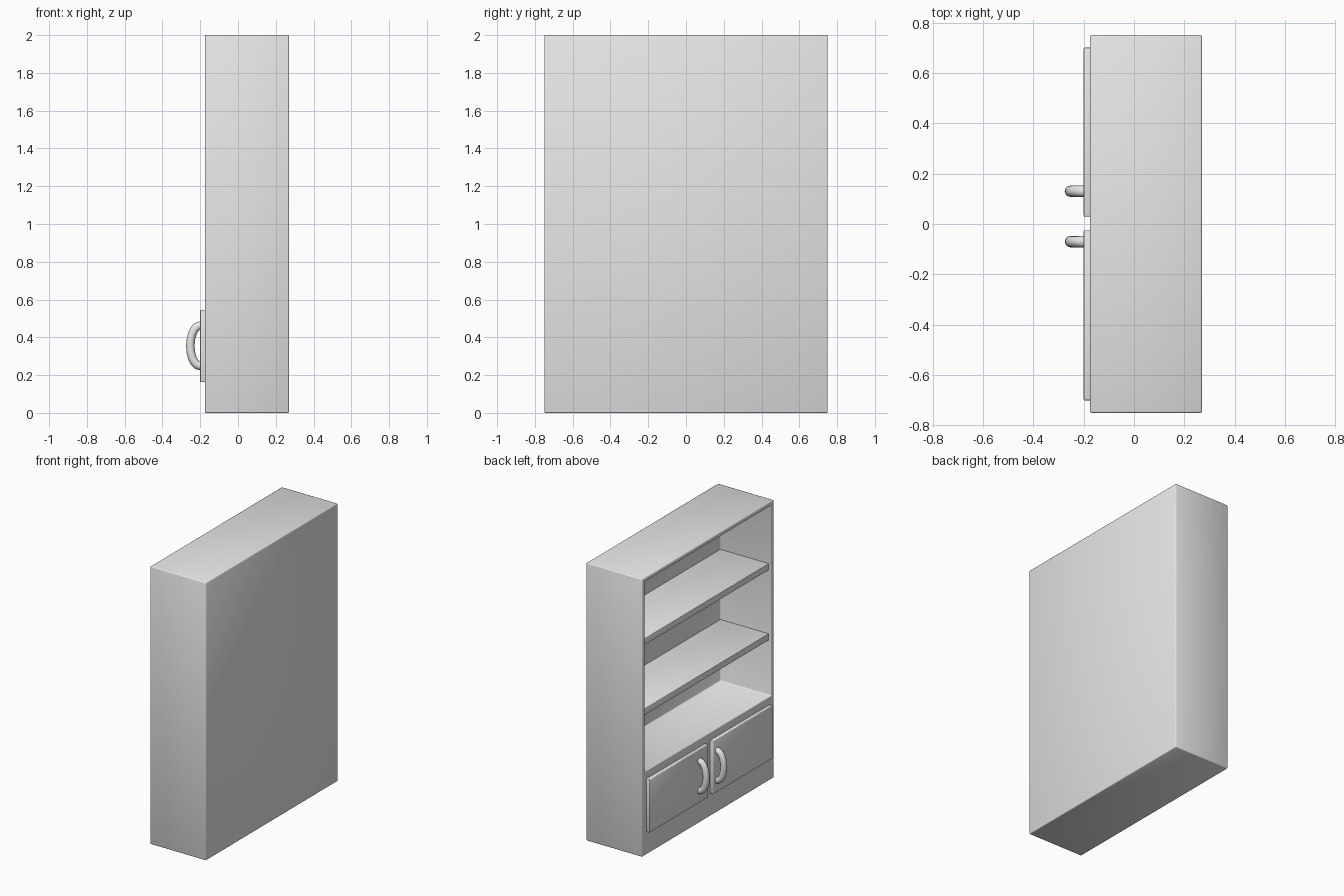
import bpy, bmesh, math
from mathutils import Vector

if "Cube" in bpy.data.objects:
    bpy.data.objects.remove(bpy.data.objects["Cube"])

grey = bpy.data.materials.new("light_grey")
grey.diffuse_color = (0.8, 0.8, 0.8, 1)
grey.use_nodes = True
grey.node_tree.nodes["Principled BSDF"].inputs["Base Color"].default_value = grey.diffuse_color


def add_object(name, bm, bevel):
    """Turn a bmesh into a softly bevelled, smooth shaded object."""
    me = bpy.data.meshes.new(name)
    bm.normal_update()
    for f in bm.faces:
        f.smooth = True
    bm.to_mesh(me)
    bm.free()
    me.materials.append(grey)
    ob = bpy.data.objects.new(name, me)
    bpy.context.collection.objects.link(ob)
    mod = ob.modifiers.new("soft_edges", 'BEVEL')
    mod.width = bevel
    mod.segments = 2
    mod.limit_method = 'ANGLE'
    return ob


def box_bmesh(lo, hi):
    bm = bmesh.new()
    bmesh.ops.create_cube(bm, size=1)
    for v in bm.verts:
        v.co = Vector([lo[i] if v.co[i] < 0 else hi[i] for i in range(3)])
    return bm


# Cabinet carcass: block with a deep open recess on the -x side
FRONT, BACK = -0.175, 0.27
bm = box_bmesh((FRONT, -0.75, 0), (BACK, 0.75, 2))
bm.normal_update()
face = min(bm.faces, key=lambda f: f.calc_center_median().x)
bmesh.ops.inset_region(bm, faces=[face], thickness=0.03)
for v in face.verts:
    v.co.y = math.copysign(0.72, v.co.y)
    v.co.z = 0.60 if v.co.z < 1 else 1.97
ext = bmesh.ops.extrude_face_region(bm, geom=[face])
for v in ext["geom"]:
    if isinstance(v, bmesh.types.BMVert):
        v.co.x = 0.23
if face.is_valid:
    bmesh.ops.delete(bm, geom=[face], context='FACES_ONLY')
bmesh.ops.recalc_face_normals(bm, faces=bm.faces)
add_object("cabinet_body", bm, 0.006)

# Two open shelves
for name, z in (("lower_shelf", 0.995), ("upper_shelf", 1.50)):
    add_object(name, box_bmesh((-0.155, -0.725, z), (0.235, 0.725, z + 0.047)), 0.003)

# Cupboard doors
for name, y0, y1 in (("right_door", -0.70, -0.025), ("left_door", 0.03, 0.70)):
    add_object(name, box_bmesh((-0.2, y0, 0.163), (FRONT + 0.01, y1, 0.545)), 0.004)

# Arched door handles
for name, y in (("right_handle", -0.07), ("left_handle", 0.13)):
    cu = bpy.data.curves.new(name, 'CURVE')
    cu.dimensions = '3D'
    cu.bevel_depth = 0.0225
    cu.bevel_resolution = 4
    cu.use_fill_caps = True
    n = 10
    path = [(-0.19, y, 0.355 + 0.107)]
    path += [(-0.2 - 0.0525 * math.sin(math.pi * i / n), y,
              0.355 + 0.107 * math.cos(math.pi * i / n)) for i in range(n + 1)]
    path += [(-0.19, y, 0.355 - 0.107)]
    sp = cu.splines.new('POLY')
    sp.points.add(len(path) - 1)
    for p, co in zip(sp.points, path):
        p.co = (*co, 1)
    sp.use_smooth = True
    cu.materials.append(grey)
    bpy.context.collection.objects.link(bpy.data.objects.new(name, cu))
